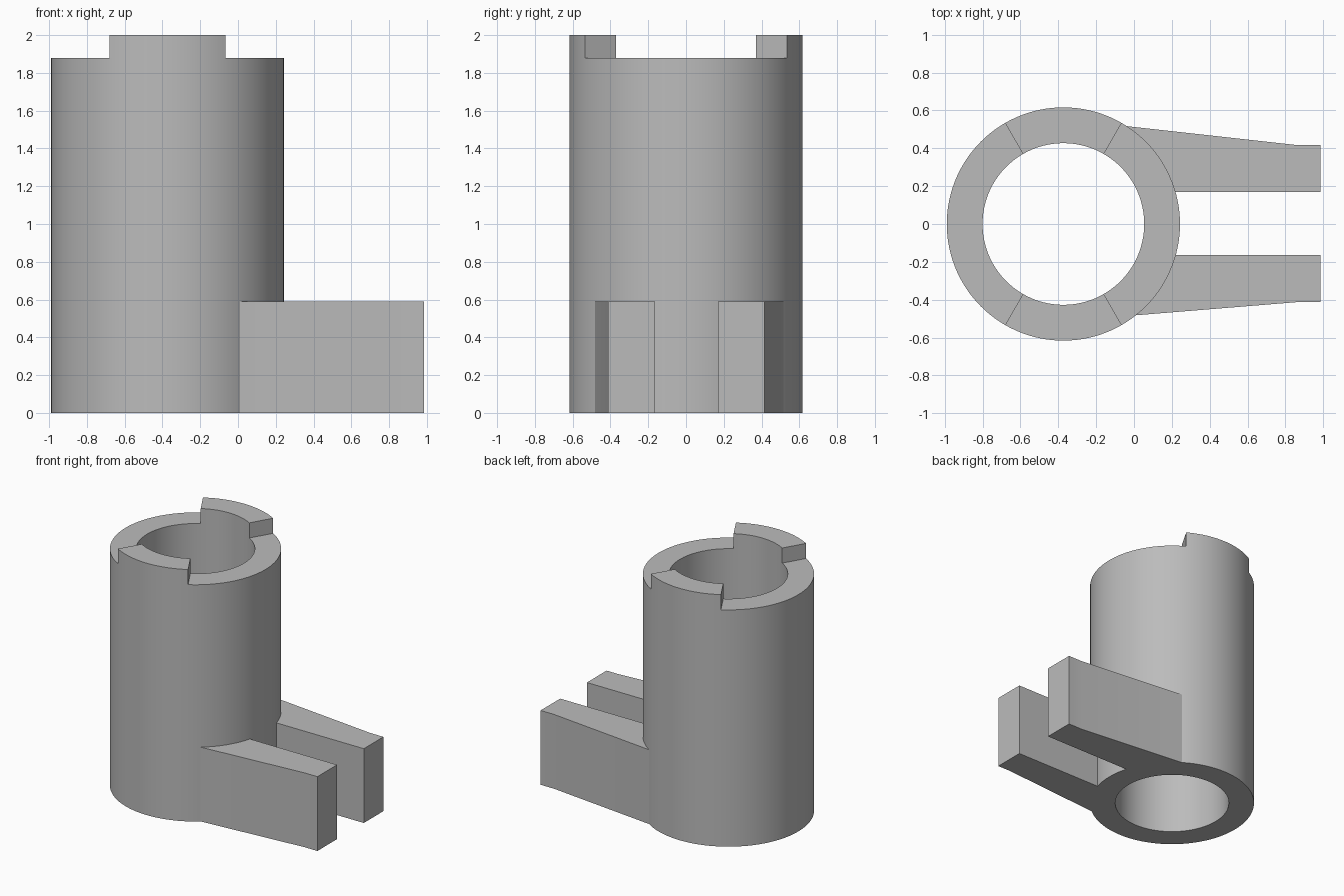
import bpy, bmesh
from math import cos, sin, radians, degrees, atan2
from mathutils import Vector

cube = bpy.data.objects.get("Cube")
if cube:
    bpy.data.objects.remove(cube, do_unlink=True)

CX, R_OUT, R_IN = -0.373, 0.616, 0.427
SHOULDER, TOP, ARM_H = 1.88, 2.0, 0.59
SEGS = 120

grey = bpy.data.materials.new("plain_grey")
grey.use_nodes = True
colour = (0.5, 0.5, 0.5, 1)
grey.diffuse_color = colour
grey.node_tree.nodes["Principled BSDF"].inputs["Base Color"].default_value = colour


def polar(radius, angle, z=0):
    return Vector((CX + radius * cos(radians(angle)), radius * sin(radians(angle)), z))


def finish(bm, name):
    bmesh.ops.recalc_face_normals(bm, faces=bm.faces)
    mesh = bpy.data.meshes.new(name)
    bm.to_mesh(mesh)
    bm.free()
    obj = bpy.data.objects.new(name, mesh)
    bpy.context.collection.objects.link(obj)
    mesh.materials.append(grey)
    bpy.ops.object.select_all(action="DESELECT")
    obj.select_set(True)
    bpy.context.view_layer.objects.active = obj
    bpy.ops.object.shade_smooth_by_angle(angle=radians(30))


# Sleeve: a thick tube with two raised lugs on its rim
bm = bmesh.new()
section = [(R_OUT, 0), (R_OUT, SHOULDER), (R_IN, SHOULDER), (R_IN, 0)]
rings = [[bm.verts.new(polar(r, i * 360 / SEGS, z)) for r, z in section]
         for i in range(SEGS)]
rim = []
for i in range(SEGS):
    a, b = rings[i], rings[(i + 1) % SEGS]
    for j in range(4):
        k = (j + 1) % 4
        face = bm.faces.new((a[j], b[j], b[k], a[k]))
        if j == 1 and 60 < ((i + 0.5) * 360 / SEGS) % 180 < 120:
            rim.append(face)
lugs = bmesh.ops.extrude_face_region(bm, geom=rim)
bmesh.ops.translate(bm, vec=(0, 0, TOP - SHOULDER),
                    verts=[g for g in lugs["geom"] if isinstance(g, bmesh.types.BMVert)])
finish(bm, "sleeve")


# Arms: tapered plates whose inner ends follow the sleeve wall
def arm(name, root, outer_y, inner_y):
    reach = (R_OUT ** 2 - inner_y ** 2) ** 0.5
    start = degrees(atan2(inner_y, reach))
    end = degrees(atan2(root[1], root[0] - CX))
    steps = 14
    outline = [polar(R_OUT - 0.002, start + (end - start) * i / steps) for i in range(steps + 1)]
    outline += [Vector((x, y, 0)) for x, y in
                ((0.87, outer_y), (0.986, outer_y), (0.986, inner_y))]
    bm = bmesh.new()
    base = bm.faces.new([bm.verts.new(p) for p in outline])
    top = bmesh.ops.extrude_face_region(bm, geom=[base], use_keep_orig=True)
    bmesh.ops.translate(bm, vec=(0, 0, ARM_H),
                        verts=[g for g in top["geom"] if isinstance(g, bmesh.types.BMVert)])
    finish(bm, name)


arm("front_arm", (0.005, -0.48), -0.412, -0.165)
arm("back_arm", (-0.04, 0.52), 0.416, 0.17)
